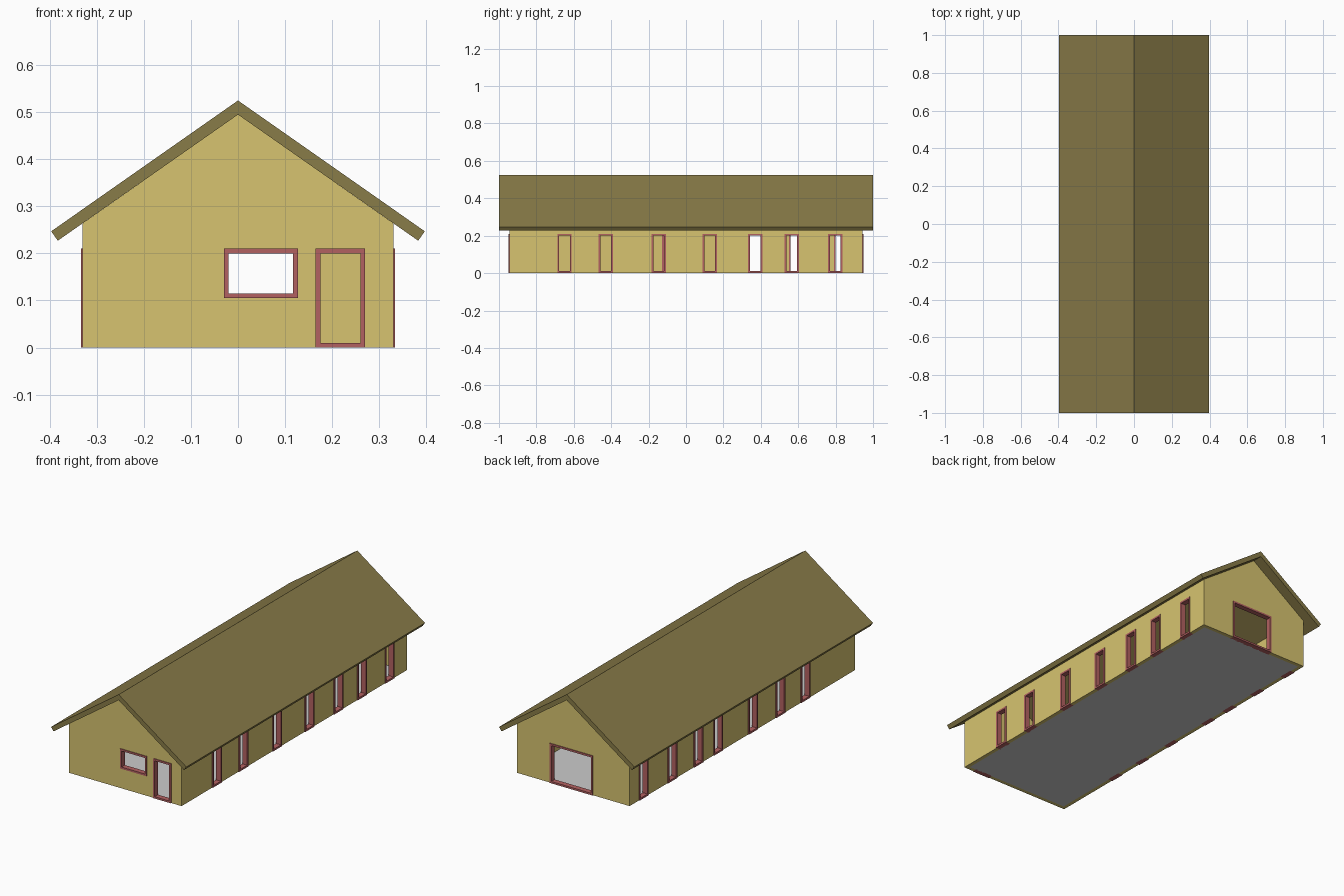
import bpy, bmesh

if "Cube" in bpy.data.objects:
    bpy.data.objects.remove(bpy.data.objects["Cube"])

def material(name, rgb):
    m = bpy.data.materials.new(name)
    m.diffuse_color = (*rgb, 1)
    m.use_nodes = True
    m.node_tree.nodes["Principled BSDF"].inputs["Base Color"].default_value = m.diffuse_color
    return m

WALL = material("wall_yellow", (0.68, 0.55, 0.16))
ROOF = material("roof_olive", (0.25, 0.20, 0.065))
FRAME = material("frame_red", (0.45, 0.12, 0.12))

def add_object(name, bm, mat=None):
    bmesh.ops.recalc_face_normals(bm, faces=bm.faces)
    me = bpy.data.meshes.new(name)
    bm.to_mesh(me)
    bm.free()
    ob = bpy.data.objects.new(name, me)
    bpy.context.collection.objects.link(ob)
    if mat:
        me.materials.append(mat)
    return ob

def prism(name, profile, half_len, mat=None):
    """Extrude an (x, z) profile along y."""
    bm = bmesh.new()
    face = bm.faces.new([bm.verts.new((x, -half_len, z)) for x, z in profile])
    ext = bmesh.ops.extrude_face_region(bm, geom=[face])["geom"]
    bmesh.ops.translate(bm, vec=(0, 2 * half_len, 0),
                        verts=[v for v in ext if isinstance(v, bmesh.types.BMVert)])
    return add_object(name, bm, mat)

def add_box(bm, lo, hi):
    vs = bmesh.ops.create_cube(bm, size=1)["verts"]
    for v in vs:
        v.co = [l + (c + 0.5) * (h - l) for c, l, h in zip(v.co, lo, hi)]

def cut(ob, cutter):
    mod = ob.modifiers.new("cut", "BOOLEAN")
    mod.operation, mod.solver, mod.object = "DIFFERENCE", "EXACT", cutter
    dg = bpy.context.evaluated_depsgraph_get()
    me = bpy.data.meshes.new_from_object(ob.evaluated_get(dg))
    ob.modifiers.clear()
    ob.data = me
    bpy.data.objects.remove(cutter)

HX, HY, T = 0.33, 0.944, 0.02      # wall half sizes and thickness
W, TOP, BAR = 0.077, 0.21, 0.01    # side window width, head height, frame bar
OUT = 0.004                        # frame projection beyond the wall

# Openings: name, axis the wall faces, side, span along the wall, z range
openings = [
    ("front_window", "y", -1, -0.03, 0.127, 0.105, TOP),
    ("front_door", "y", -1, 0.165, 0.27, 0, TOP),
    ("back_door", "y", 1, -0.115, 0.137, 0, TOP),
]
for i, y in enumerate((-0.688, -0.467, -0.184, 0.088, 0.331, 0.527, 0.759)):
    openings.append((f"right_window_{i + 1}", "x", 1, y, y + W, 0, TOP))
for i, y in enumerate((-0.567, -0.355, -0.127, 0.165, 0.332, 0.55, 0.79)):
    openings.append((f"left_window_{i + 1}", "x", -1, y, y + W, 0, TOP))

def wall_box(bm, axis, side, a, b, z0, z1, out):
    """Box through a wall, reaching 'out' past both of its faces."""
    face = HX if axis == "x" else HY
    d0, d1 = sorted((side * (face - T - out), side * (face + out)))
    if axis == "x":
        add_box(bm, (d0, a, z0), (d1, b, z1))
    else:
        add_box(bm, (a, d0, z0), (b, d1, z1))

# Hollow gabled walls
walls = prism("walls", [(-HX, 0), (HX, 0), (HX, 0.264), (0, 0.495), (-HX, 0.264)], HY, WALL)
cut(walls, prism("room_cutter", [(-HX + T, -0.1), (HX - T, -0.1), (HX - T, 0.7), (-HX + T, 0.7)], HY - T))
bm = bmesh.new()
for name, axis, side, a, b, z0, z1 in openings:
    wall_box(bm, axis, side, a, b, z0 if z0 else -0.05, z1, 0.03)
cut(walls, add_object("opening_cutter", bm))

# Frames: four bars around an open hole
for name, axis, side, a, b, z0, z1 in openings:
    bm = bmesh.new()
    for a0, b0, l, h in ((a, a + BAR, z0, z1), (b - BAR, b, z0, z1),
                         (a + BAR, b - BAR, z0, z0 + BAR), (a + BAR, b - BAR, z1 - BAR, z1)):
        wall_box(bm, axis, side, a0, b0, l, h, OUT)
    add_object(name + "_frame", bm, FRAME)

# Floor slab
bm = bmesh.new()
add_box(bm, (-HX + T, -HY + T, 0), (HX - T, HY - T, 0.006))
add_object("floor", bm)

# Roof with square-cut eaves
prism("roof", [(0, 0.525), (0.397, 0.247), (0.383, 0.227), (0, 0.495),
               (-0.383, 0.227), (-0.397, 0.247)], 1.0, ROOF)
